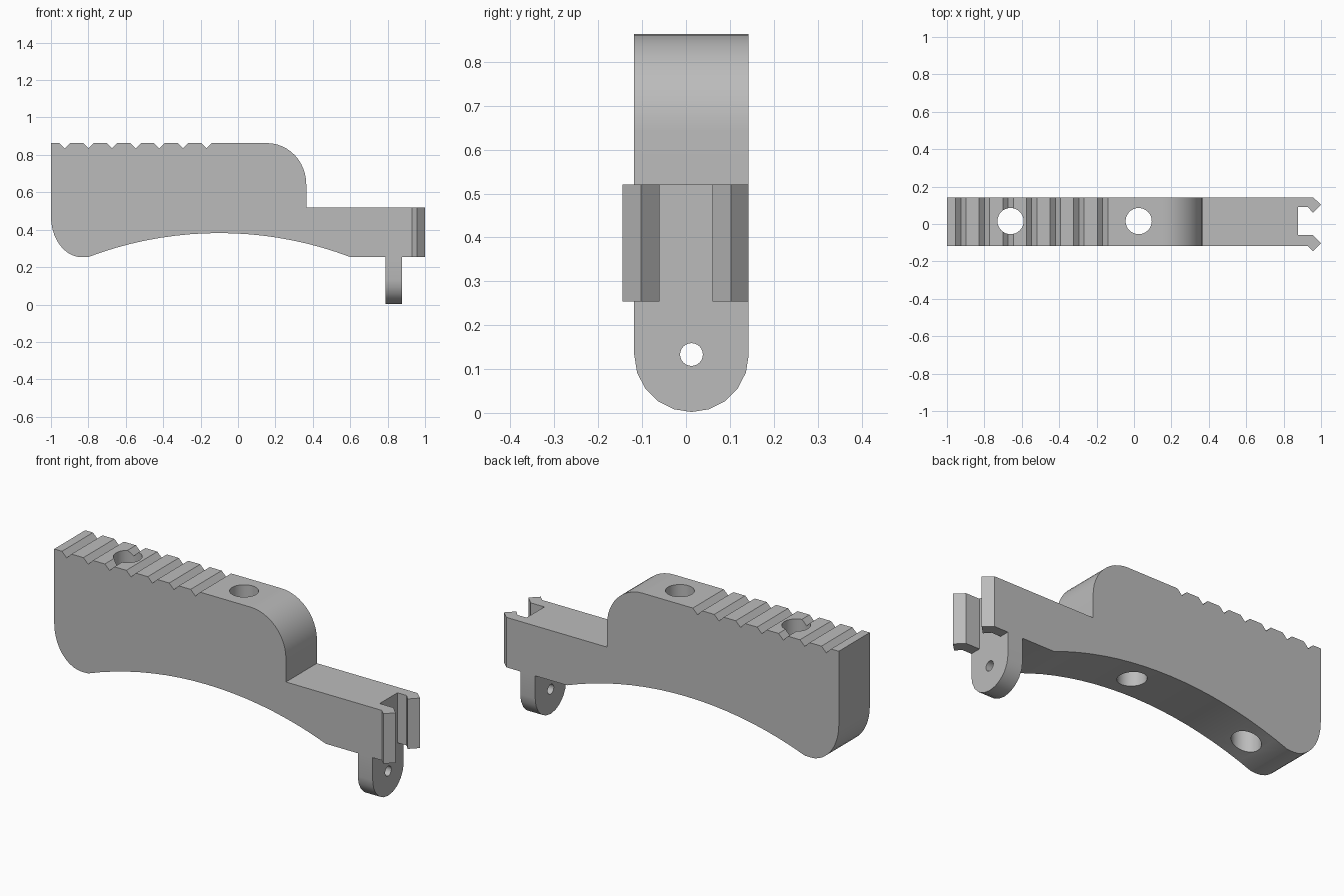
import bpy, math
from mathutils import Vector

cube = bpy.data.objects.get("Cube")
if cube:
    bpy.data.objects.remove(cube, do_unlink=True)

grey = bpy.data.materials.new("plain grey")
grey.use_nodes = True
grey.diffuse_color = (0.5, 0.5, 0.5, 1)
grey.node_tree.nodes["Principled BSDF"].inputs["Base Color"].default_value = (0.5, 0.5, 0.5, 1)

FRONT, BACK = -0.118, 0.143
MID = (FRONT + BACK) / 2
LOW, DECK, TOP = 0.254, 0.52, 0.863
SLOT_X = 0.876


def arc(cx, cy, rx, ry, start, end, steps):
    """Points on an elliptical arc, angles in degrees."""
    angles = [math.radians(start + (end - start) * i / steps) for i in range(steps + 1)]
    return [(cx + rx * math.cos(a), cy + ry * math.sin(a)) for a in angles]


def prism(name, outline, place, low, high):
    """Extrude an outline; place(u, v, w) maps it into the model's axes."""
    n = len(outline)
    verts = [place(u, v, w) for w in (low, high) for u, v in outline]
    faces = [tuple(range(n)), tuple(range(2 * n - 1, n - 1, -1))]
    faces += [(i, n + i, n + (i + 1) % n, (i + 1) % n) for i in range(n)]
    centre = sum((Vector(v) for v in verts), Vector()) / len(verts)
    mesh = bpy.data.meshes.new(name)
    mesh.from_pydata(verts, [], faces)
    # Turn the faces outward
    cap = mesh.polygons[0]
    if cap.normal.dot(cap.center - centre) < 0:
        mesh.flip_normals()
    mesh.materials.append(grey)
    obj = bpy.data.objects.new(name, mesh)
    bpy.context.collection.objects.link(obj)
    return obj


def boolean(target, tool, operation):
    """Apply a boolean and discard the tool."""
    mod = target.modifiers.new(operation, 'BOOLEAN')
    mod.operation, mod.object, mod.solver = operation, tool, 'EXACT'
    bpy.context.view_layer.objects.active = target
    bpy.ops.object.modifier_apply(modifier=mod.name)
    bpy.data.objects.remove(tool, do_unlink=True)


def along_x(u, v, w): return (w, u, v)
def along_y(u, v, w): return (u, w, v)
def along_z(u, v, w): return (u, v, w)


# Side profile: rounded heel, arched underside, stepped deck, rounded shoulder
sag, half = 0.128, 0.7
radius = (half * half + sag * sag) / (2 * sag)
span = math.degrees(math.asin(half / radius))
profile = arc(-0.835, 0.47, 0.165, 0.217, 180, 270, 10)
profile += arc(-0.1, LOW + sag - radius, radius, radius, 90 + span, 90 - span, 18)
profile += [(1.1, LOW), (1.1, DECK), (0.365, DECK)]
profile += arc(0.155, 0.643, 0.21, 0.22, 0, 90, 12)
# Grip notches along the top
for i in reversed(range(7)):
    x = -0.926 + i * 0.1263
    profile += [(x + 0.028, TOP), (x, TOP - 0.028), (x - 0.028, TOP)]
profile.append((-1, TOP))
body = prism("grip_body", profile, along_y, -0.25, 0.25)

# Plan outline: straight sides ending in a slot and two hooked prongs
plan = [(-1.1, FRONT), (0.93, FRONT), (0.957, -0.145), (1, -0.103), (0.957, -0.06),
        (SLOT_X, -0.06), (SLOT_X, 0.09), (0.93, 0.09), (0.957, 0.06), (1, 0.103),
        (0.957, BACK), (-1.1, BACK)]
boolean(body, prism("plan_cutter", plan, along_z, -0.1, 1.1), 'INTERSECT')

# Vertical screw holes
for x in (-0.66, 0.025):
    hole = arc(x, MID + 0.003, 0.07, 0.07, 0, 360, 32)[:-1]
    boolean(body, prism("hole_cutter", hole, along_z, 0, 1), 'DIFFERENCE')

# Hanging tab with rounded end and pin hole
r = (BACK - FRONT) / 2
tab_outline = arc(MID, r + 0.002, r, r, 180, 360, 10) + [(BACK, LOW), (FRONT, LOW)]
tab = prism("pivot_tab", tab_outline, along_x, 0.788, SLOT_X)
pin = arc(MID, 0.133, 0.026, 0.026, 0, 360, 24)[:-1]
boolean(tab, prism("pin_cutter", pin, along_x, 0.7, 0.95), 'DIFFERENCE')

# Smooth the curved walls, keep the corners crisp
bpy.ops.object.select_all(action='DESELECT')
for obj in (body, tab):
    obj.select_set(True)
bpy.context.view_layer.objects.active = body
bpy.ops.object.shade_smooth_by_angle(angle=math.radians(30))
